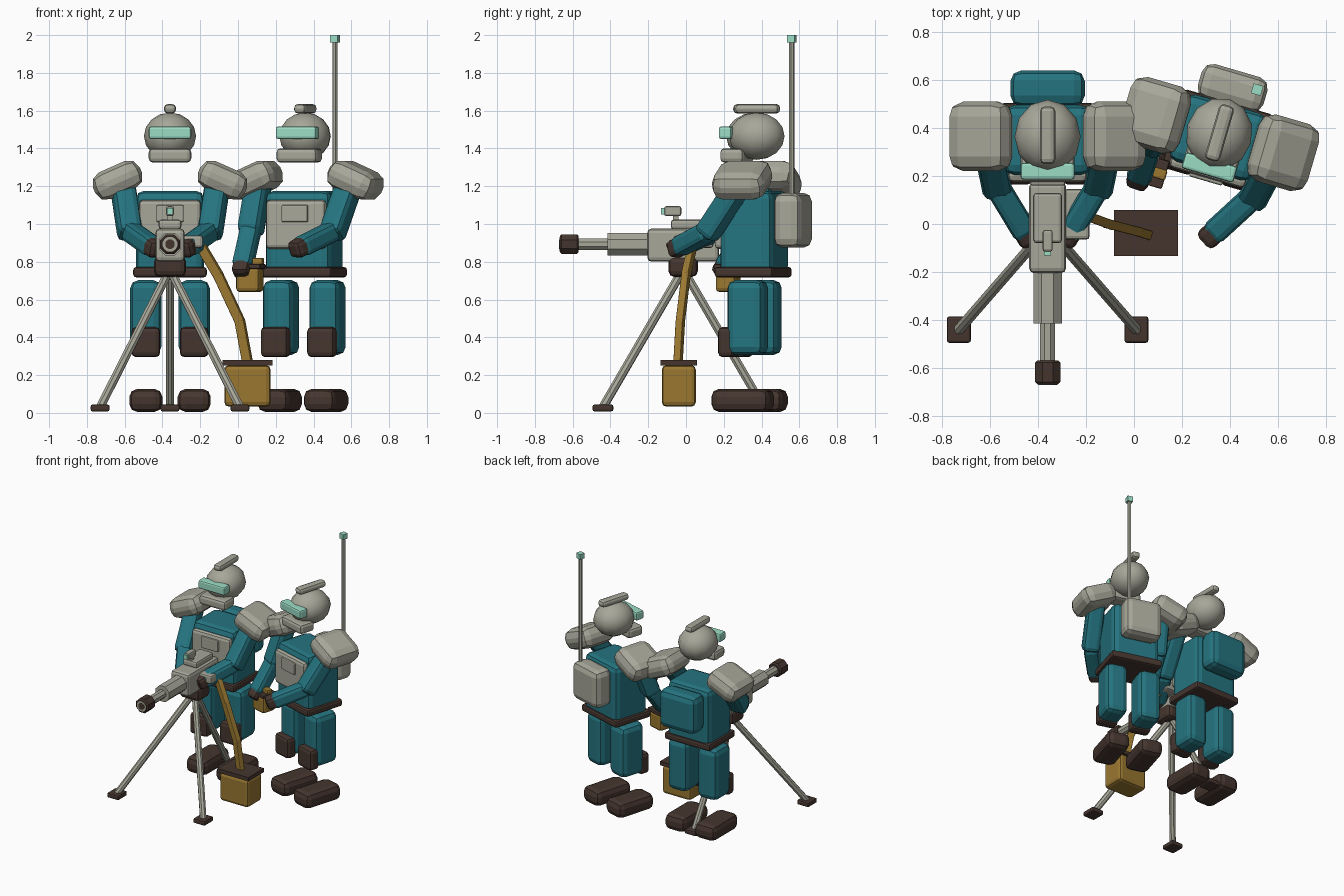
import bpy, bmesh
from math import radians, pi
from mathutils import Matrix, Vector

cube = bpy.data.objects.get("Cube")
if cube:
    bpy.data.objects.remove(cube, do_unlink=True)


def material(name, rgb):
    m = bpy.data.materials.new(name)
    m.use_nodes = True
    m.diffuse_color = (*rgb, 1)
    m.node_tree.nodes["Principled BSDF"].inputs["Base Color"].default_value = (*rgb, 1)
    return m


GREY = material("armour_grey", (0.39, 0.385, 0.32))
TEAL = material("cloth_teal", (0.018, 0.175, 0.215))
BROWN = material("leather_brown", (0.06, 0.036, 0.028))
GOLD = material("ammo_gold", (0.32, 0.185, 0.03))
MINT = material("glass_mint", (0.33, 0.72, 0.56))
IDENT = Matrix.Identity(4)


def finish(name, bm, mat, matrix, smooth=False):
    bm.transform(matrix)
    bmesh.ops.recalc_face_normals(bm, faces=bm.faces)
    mesh = bpy.data.meshes.new(name)
    bm.to_mesh(mesh)
    bm.free()
    mesh.materials.append(mat)
    ob = bpy.data.objects.new(name, mesh)
    bpy.context.collection.objects.link(ob)
    if smooth:
        bpy.ops.object.select_all(action='DESELECT')
        ob.select_set(True)
        bpy.context.view_layer.objects.active = ob
        bpy.ops.object.shade_smooth_by_angle(angle=radians(35))
    return ob


def box(name, loc, size, mat, bevel=0.0, frame=IDENT, rot=IDENT):
    """Chamfered box, placed inside a figure frame."""
    bm = bmesh.new()
    bmesh.ops.create_cube(bm, size=1, matrix=Matrix.Diagonal((*size, 1)))
    if bevel:
        bmesh.ops.bevel(bm, geom=bm.edges[:], offset=bevel, segments=2,
                        profile=0.5, affect='EDGES', clamp_overlap=True)
    return finish(name, bm, mat, frame @ Matrix.Translation(loc) @ rot)


def along(p, q):
    """Matrix at the middle of p-q with z along it."""
    p, q = Vector(p), Vector(q)
    turn = (q - p).to_track_quat('Z', 'Y').to_matrix().to_4x4()
    return Matrix.Translation((p + q) / 2) @ turn, (q - p).length


def limb(name, p, q, width, mat, bevel=0.03, frame=IDENT, extra=0.0):
    m, length = along(p, q)
    return box(name, (0, 0, 0), (width, width, length + extra), mat, bevel, frame @ m)


def rod(name, p, q, radius, mat, sides=8, frame=IDENT, bevel=0.0):
    m, length = along(p, q)
    bm = bmesh.new()
    bmesh.ops.create_cone(bm, cap_ends=True, segments=sides, radius1=radius,
                          radius2=radius, depth=length)
    if bevel:
        rims = [e for e in bm.edges if abs(e.verts[0].co.z - e.verts[1].co.z) < 1e-4]
        bmesh.ops.bevel(bm, geom=rims, offset=bevel, segments=1, affect='EDGES')
    return finish(name, bm, mat, frame @ m @ Matrix.Rotation(pi / sides, 4, 'Z'))


def figure(who, frame, arms, pack_mat, pack_width):
    """One trooper facing -y; arms holds (elbow, hand) for each side."""
    def part(name, loc, size, mat, bevel=0.0, rot=IDENT):
        return box(f"{who}_{name}", loc, size, mat, bevel, frame, rot)

    # Head with visor, jaw guard and crest
    bm = bmesh.new()
    bmesh.ops.create_uvsphere(bm, u_segments=12, v_segments=8, radius=1)
    finish(f"{who}_helmet", bm, GREY, frame @ Matrix.Translation((0, 0, 1.465))
           @ Matrix.Diagonal((0.138, 0.153, 0.125, 1)), True)
    part("visor", (0, -0.145, 1.483), (0.225, 0.07, 0.066), MINT, 0.012)
    part("jaw_guard", (0, -0.11, 1.363), (0.225, 0.13, 0.076), GREY, 0.022)
    part("crest", (0, 0.005, 1.61), (0.064, 0.24, 0.05), GREY, 0.02)

    # Body
    part("torso", (0, -0.015, 0.955), (0.36, 0.29, 0.44), TEAL, 0.04)
    part("chest_plate", (0, -0.165, 0.998), (0.33, 0.05, 0.26), GREY, 0.022)
    part("chest_panel", (0, -0.193, 1.055), (0.145, 0.022, 0.09), GREY, 0.008)
    part("belt", (0, -0.02, 0.745), (0.39, 0.32, 0.055), BROWN, 0.016)
    part("back_pack", (0, 0.2, 1.02), (pack_width, 0.15, 0.29), pack_mat, 0.045)

    for side, label, (elbow, hand) in ((1, "left", arms[0]), (-1, "right", arms[1])):
        # Arm
        tilt = Matrix.Rotation(radians(24 * side), 4, 'Y')
        part(f"{label}_shoulder", (0.278 * side, 0, 1.232), (0.27, 0.29, 0.155), GREY, 0.062, tilt)
        shoulder = (0.25 * side, -0.03, 1.2)
        limb(f"{who}_{label}_upper_arm", shoulder, elbow, 0.125, TEAL, 0.032, frame, 0.07)
        limb(f"{who}_{label}_forearm", elbow, hand, 0.105, TEAL, 0.028, frame, 0.0)
        m, _ = along(elbow, hand)
        hand_turn = m.to_3x3().to_4x4()
        part(f"{label}_hand", hand, (0.095, 0.095, 0.09), BROWN, 0.026, hand_turn)
        # Leg
        x = 0.128 * side
        part(f"{label}_leg", (x, -0.012, 0.505), (0.165, 0.2, 0.395), TEAL, 0.042)
        part(f"{label}_knee_pad", (x, -0.118, 0.375), (0.152, 0.085, 0.16), BROWN, 0.024)
        part(f"{label}_boot", (x, -0.04, 0.066), (0.175, 0.32, 0.122), BROWN, 0.042)


# Two troopers
gunner = Matrix.Translation((-0.36, 0.365, 0))
loader = Matrix.Translation((0.355, 0.375, 0)) @ Matrix.Rotation(radians(-16.3), 4, 'Z')
grip_arm = ((0.215, -0.2, 0.965), (0.088, -0.41, 0.875))
mirrored = tuple((-x, y, z) for x, y, z in grip_arm)
carry_arm = ((-0.265, -0.11, 0.98), (-0.27, -0.265, 0.765))
figure("gunner", gunner, (grip_arm, mirrored), TEAL, 0.31)
figure("loader", loader, (grip_arm, carry_arm), GREY, 0.285)

# Radio antenna
rod("antenna", (0.1, 0.222, 1.12), (0.1, 0.222, 1.97), 0.014, GREY, 6, loader)
box("antenna_tip", (0.1, 0.222, 1.98), (0.042, 0.042, 0.04), MINT, 0.0, loader)

# Gun, pointing along -y
GX, GZ = -0.36, 0.893


def gun_rod(name, y0, y1, radius, mat, sides=8, bevel=0.0):
    return rod(name, (GX, y0, GZ), (GX, y1, GZ), radius, mat, sides, IDENT, bevel)


box("receiver", (GX, -0.015, 0.888), (0.155, 0.38, 0.175), GREY, 0.022)
box("receiver_cover", (GX, 0.025, 0.998), (0.12, 0.21, 0.05), GREY, 0.014)
gun_rod("barrel_jacket", -0.19, -0.415, 0.064, GREY)
gun_rod("barrel", -0.4, -0.58, 0.034, GREY)
gun_rod("muzzle", -0.568, -0.668, 0.057, BROWN, 8, 0.01)
gun_rod("muzzle_ring", -0.66, -0.67, 0.04, GREY, 12)
gun_rod("bore", -0.662, -0.672, 0.026, BROWN, 12)
box("sight", (GX, -0.07, 1.068), (0.042, 0.09, 0.052), GREY, 0.01)
box("sight_post", (GX, -0.055, 1.01), (0.025, 0.03, 0.08), GREY)
box("sight_lens", (GX, -0.122, 1.068), (0.03, 0.02, 0.034), MINT)
box("feed_tray", (-0.24, 0.04, 0.907), (0.11, 0.21, 0.066), GREY, 0.014)

# Tripod
box("tripod_head", (GX, -0.015, 0.775), (0.17, 0.155, 0.11), BROWN, 0.03)
feet = {"left": (0.01, -0.44), "right": (-0.73, -0.44), "rear": (GX, 0.41)}
for label, (x, y) in feet.items():
    rod(f"tripod_{label}_leg", (GX, -0.015, 0.76), (x, y, 0.03), 0.024, GREY)
    box(f"tripod_{label}_foot", (x, y, 0.026), (0.1, 0.11, 0.036), BROWN, 0.01)

# Ammunition can and hanging belt
box("ammo_can", (0.05, -0.038, 0.143), (0.245, 0.18, 0.22), GOLD, 0.024)
box("ammo_can_lid", (0.05, -0.038, 0.266), (0.265, 0.192, 0.03), BROWN)
path = [(-0.2, 0.035, 0.89), (-0.105, 0.0, 0.73), (0.01, -0.03, 0.485), (0.05, -0.042, 0.27)]
for i, (p, q) in enumerate(zip(path, path[1:])):
    m, length = along(p, q)
    box(f"ammo_belt_{i + 1}", (0, 0, 0), (0.04, 0.052, length + 0.012), GOLD, 0.006, m)

# Small can carried by the loader
carried = loader @ Matrix.Translation((-0.238, -0.228, 0))
box("carried_can", (0, 0, 0.705), (0.13, 0.11, 0.13), GOLD, 0.02, carried)
box("carried_can_lid", (0, 0, 0.775), (0.145, 0.12, 0.025), BROWN, 0.006, carried)
box("carried_can_handle", (0.03, 0, 0.803), (0.09, 0.045, 0.035), GOLD, 0.008, carried)
